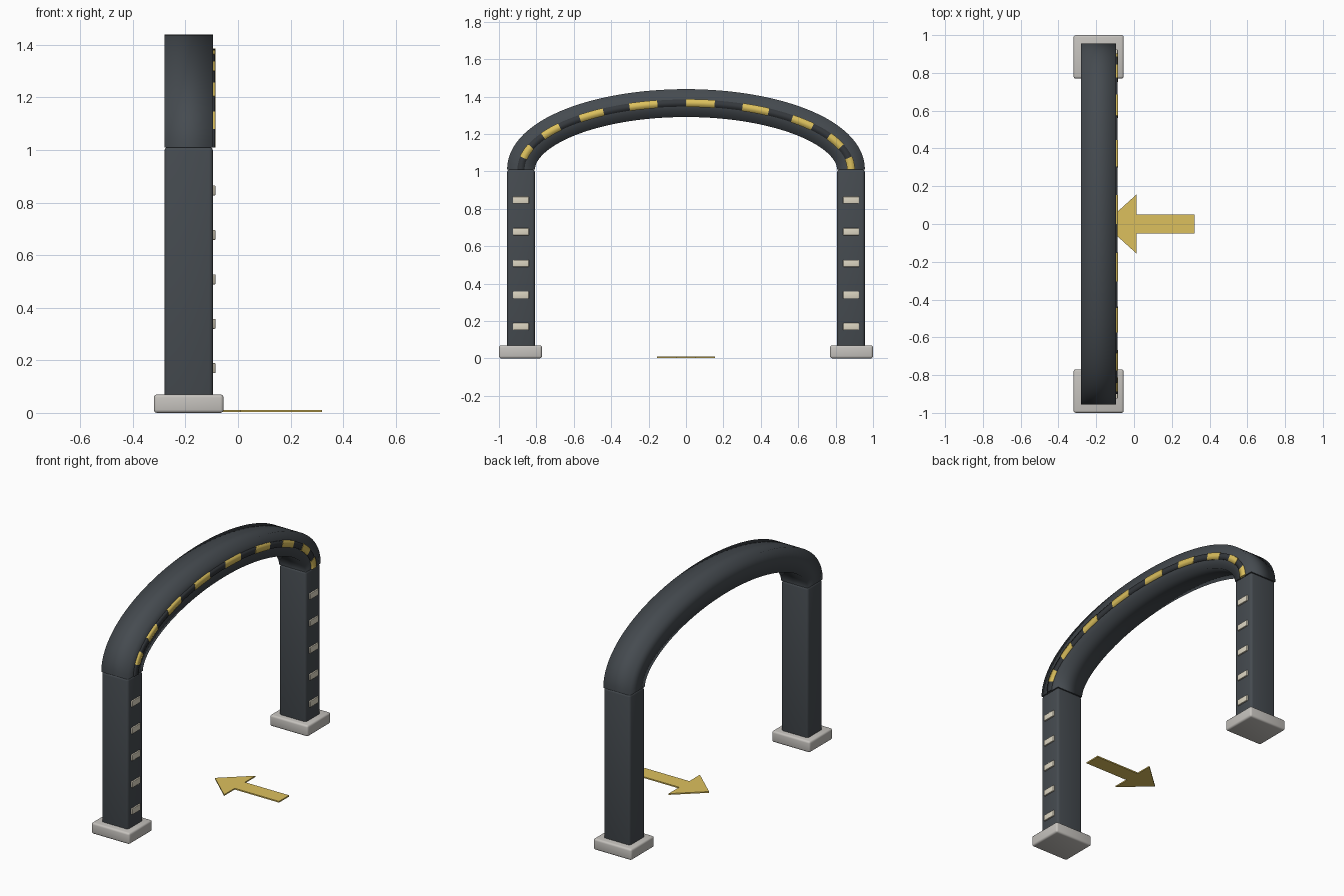
import bpy, bmesh, math

if "Cube" in bpy.data.objects:
    bpy.data.objects.remove(bpy.data.objects["Cube"])

def mat(name, rgb):
    m = bpy.data.materials.new(name)
    m.diffuse_color = (*rgb, 1)
    m.use_nodes = True
    m.node_tree.nodes["Principled BSDF"].inputs["Base Color"].default_value = m.diffuse_color
    return m

DARK = mat("charcoal", (0.060, 0.070, 0.080))
BLACK = mat("strip black", (0.035, 0.040, 0.046))
YELLOW = mat("amber yellow", (0.72, 0.53, 0.11))
CREAM = mat("warm cream", (0.72, 0.67, 0.54))
GREY = mat("stone grey", (0.56, 0.54, 0.51))

def finish(name, bm, material):
    bmesh.ops.recalc_face_normals(bm, faces=bm.faces)
    me = bpy.data.meshes.new(name)
    bm.to_mesh(me)
    bm.free()
    for p in me.polygons:
        p.use_smooth = True
    me.materials.append(material)
    ob = bpy.data.objects.new(name, me)
    bpy.context.collection.objects.link(ob)
    return ob

def box(name, lo, hi, material, bevel):
    bm = bmesh.new()
    bmesh.ops.create_cube(bm, size=1)
    for v in bm.verts:
        v.co = [(a + b) / 2 + c * (b - a) for a, b, c in zip(lo, hi, v.co)]
    bmesh.ops.bevel(bm, geom=bm.edges[:], offset=bevel, segments=3,
                    profile=0.5, affect='EDGES')
    return finish(name, bm, material)

A, B, Z0 = 0.882, 0.355, 1.01   # arch centre line

def sweep(name, a0, a1, steps, half, x0, x1, material):
    """Rectangular bar following the elliptical arch between two angles."""
    bm = bmesh.new()
    rings = []
    for i in range(steps + 1):
        t = math.radians(a0 + (a1 - a0) * i / steps)
        y, z = A * math.cos(t), B * math.sin(t)
        ny, nz = B * math.cos(t), A * math.sin(t)
        n = math.hypot(ny, nz)
        ny, nz = ny / n, nz / n
        rings.append([bm.verts.new((x, y + s * half * ny, Z0 + z + s * half * nz))
                      for x, s in ((x0, -1), (x1, -1), (x1, 1), (x0, 1))])
    for r, q in zip(rings, rings[1:]):
        for k in range(4):
            bm.faces.new((r[k], r[(k + 1) % 4], q[(k + 1) % 4], q[k]))
    caps = [bm.faces.new(rings[0]), bm.faces.new(rings[-1])]
    bmesh.ops.split_edges(bm, edges=list({e for f in caps for e in f.edges}))
    return finish(name, bm, material)

# Feet, columns and column lamps on both sides
for side, s in (("left", -1), ("right", 1)):
    def span(a, b):
        return sorted((s * a, s * b))
    y = span(0.77, 1.0)
    box(side + "_foot", (-0.32, y[0], 0), (-0.055, y[1], 0.07), GREY, 0.012)
    y = span(0.808, 0.956)
    box(side + "_column", (-0.28, y[0], 0.004), (-0.095, y[1], 1.012), DARK, 0.015)
    y = span(0.84, 0.925)
    for i in range(5):
        z = 0.17 + 0.169 * i
        box(f"{side}_lamp_{i + 1}", (-0.105, y[0], z - 0.019),
            (-0.086, y[1], z + 0.019), CREAM, 0.003)

# Arch beam
sweep("arch_beam", 0, 180, 64, 0.0745, -0.28, -0.095, DARK)

# Light strip: alternating segments along the arch
for i in range(18):
    lit = i % 2 == 0
    sweep(f"strip_segment_{i + 1}", 10 * i, 10 * i + 10, 5, 0.021 if lit else 0.019,
          -0.105, -0.086 if lit else -0.088, YELLOW if lit else BLACK)

# Ground arrow
bm = bmesh.new()
outline = [(0.32, -0.05), (0.32, 0.05), (0.012, 0.05), (0.012, 0.155),
           (-0.16, 0), (0.012, -0.155), (0.012, -0.05)]
face = bm.faces.new([bm.verts.new((x, y, 0.003)) for x, y in outline])
ext = bmesh.ops.extrude_face_region(bm, geom=[face])
for g in ext["geom"]:
    if isinstance(g, bmesh.types.BMVert):
        g.co.z = 0.011
arrow = finish("ground_arrow", bm, YELLOW)
for p in arrow.data.polygons:
    p.use_smooth = False
